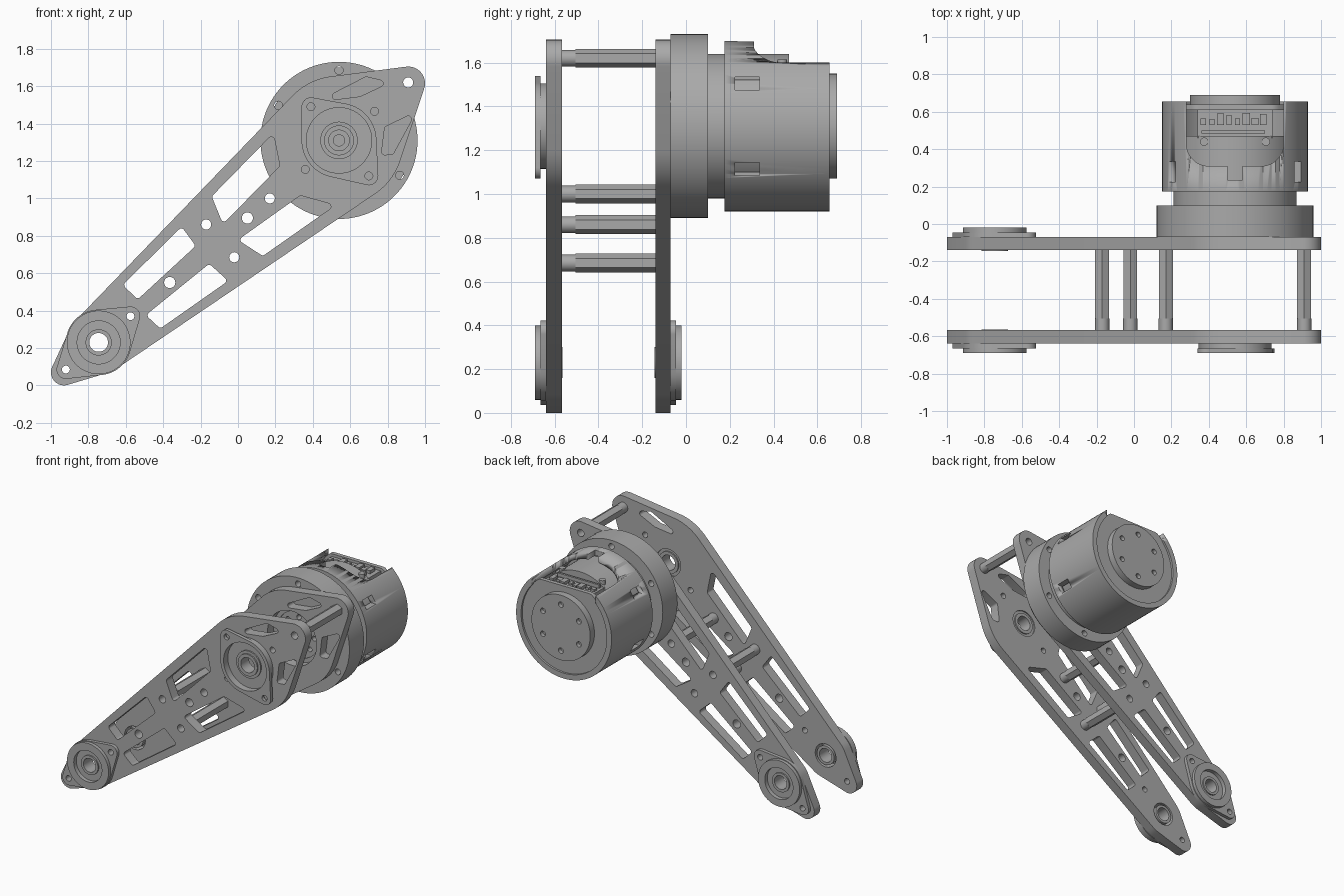
import bpy, bmesh, math, random
from mathutils import Vector
from mathutils.geometry import convex_hull_2d

random.seed(4)
cube = bpy.data.objects.get("Cube")
if cube:
    bpy.data.objects.remove(cube, do_unlink=True)

metal = bpy.data.materials.new("grey metal")
metal.use_nodes = True
GREY = (0.4, 0.4, 0.4, 1)
metal.diffuse_color = GREY
metal.node_tree.nodes["Principled BSDF"].inputs["Base Color"].default_value = GREY

# Main centres in the x-z plane
ANKLE = (-0.745, 0.23)
MOTOR = (0.54, 1.31)
MX, MZ = MOTOR


def circle(c, r, n=64, start=0.0):
    return [(c[0] + r * math.cos(start + math.tau * i / n),
             c[1] + r * math.sin(start + math.tau * i / n)) for i in range(n)]


def hull(*discs):
    """Outline wrapped round discs given as (centre, radius)."""
    pts = [Vector(p) for c, r in discs for p in circle(c, r, 72 if r > 0.1 else 32)]
    return [tuple(pts[i]) for i in convex_hull_2d(pts)]


def box(x0, x1, y0, y1):
    return [(x0, y0), (x1, y0), (x1, y1), (x0, y1)]


def window(corners, r=0.018):
    """Rounded opening from its corner points."""
    mid = sum((Vector(c) for c in corners), Vector((0, 0))) / len(corners)
    return hull(*[(tuple(Vector(c) + (mid - Vector(c)).normalized() * r * 1.3), r)
                  for c in corners])


def ring_of(c, radius, r, n, start=0.0):
    return [circle(p, r, 20) for p in circle(c, radius, n, start)]


def solid(name, outline, a, b, holes=(), axis="Y"):
    """Extrude an outline with holes from a to b along y (or z)."""
    cu = bpy.data.curves.new(name, "CURVE")
    cu.dimensions = "2D"
    cu.fill_mode = "BOTH"
    cu.extrude = abs(b - a) / 2
    for loop in [outline, *holes]:
        s = cu.splines.new("POLY")
        s.points.add(len(loop) - 1)
        for p, (u, v) in zip(s.points, loop):
            p.co = (u, v, 0, 1)
        s.use_cyclic_u = True
    tmp = bpy.data.objects.new(name + " profile", cu)
    me = bpy.data.meshes.new_from_object(tmp)
    bpy.data.objects.remove(tmp)
    bpy.data.curves.remove(cu)
    bm = bmesh.new()
    bm.from_mesh(me)
    bmesh.ops.remove_doubles(bm, verts=bm.verts, dist=1e-5)
    mid = (a + b) / 2
    for v in bm.verts:
        x, y, z = v.co
        v.co = (x, mid - z, y) if axis == "Y" else (x, y, mid + z)
    bmesh.ops.recalc_face_normals(bm, faces=bm.faces)
    bm.to_mesh(me)
    bm.free()
    me.shade_smooth()
    me.set_sharp_from_angle(angle=math.radians(30))
    me.name = name
    me.materials.clear()
    me.materials.append(metal)
    ob = bpy.data.objects.new(name, me)
    bpy.context.scene.collection.objects.link(ob)
    return ob


def cut(target, cutter):
    cutter.hide_render = True
    cutter.hide_viewport = True
    cutter.display_type = "WIRE"
    m = target.modifiers.new("cut", "BOOLEAN")
    m.operation = "DIFFERENCE"
    m.solver = "EXACT"
    m.object = cutter


# Leg plates
plate = hull((ANKLE, 0.17), ((-0.93, 0.07), 0.07), (MOTOR, 0.345), ((0.91, 1.615), 0.09))
posts = [(0.91, 1.62), (0.17, 1.0), (-0.17, 0.86), (-0.02, 0.685)]
windows = [window(w) for w in (
    [(0.19, 1.33), (0.225, 1.19), (-0.086, 0.875), (-0.14, 0.995)],
    [(0.35, 1.015), (0.5, 0.965), (0.118, 0.695), (0.01, 0.77)],
    [(-0.29, 0.84), (-0.23, 0.76), (-0.55, 0.465), (-0.61, 0.525)],
    [(-0.14, 0.645), (-0.06, 0.57), (-0.43, 0.31), (-0.486, 0.364)],
    [(0.5, 1.54), (0.7, 1.65), (0.78, 1.62), (0.64, 1.54)],
    [(0.775, 1.23), (0.79, 1.39), (0.925, 1.44), (0.815, 1.23)])]
tabs = [(-0.575, 0.37), (-0.92, 0.085)]
holes = windows + [circle(p, 0.027, 24) for p in posts]
holes += [circle(p, 0.03, 24) for p in [(0.05, 0.895), (-0.365, 0.55)]]
holes += [circle(p, 0.021, 20) for p in tabs + [(0.73, 1.465), (0.36, 1.155)]]
holes.append(circle(ANKLE, 0.085))
solid("front_plate", plate, -0.64, -0.566, holes + [circle(MOTOR, 0.1)])
solid("back_plate", plate, -0.14, -0.07, holes + [circle(MOTOR, 0.2)])

# Hollow hexagonal spacers with round ends
for i, p in enumerate(posts):
    bore = [circle(p, 0.027, 24)]
    solid(f"spacer_{i + 1}", circle(p, 0.043, 6, math.pi / 6), -0.505, -0.14, bore)
    solid(f"spacer_end_{i + 1}", circle(p, 0.038, 32), -0.566, -0.505, bore)

# Ankle bearing housings, one outside each plate
ankle_flange = hull((ANKLE, 0.175), (tabs[0], 0.052), (tabs[1], 0.05))
tab_holes = [circle(t, 0.021, 20) for t in tabs]
for side, face, d in (("front", -0.64, -1), ("back", -0.07, 1)):
    solid(side + "_ankle_flange", ankle_flange, face, face + d * 0.025,
          tab_holes + [circle(ANKLE, 0.115)])
    solid(side + "_ankle_ring", circle(ANKLE, 0.17), face + d * 0.025, face + d * 0.05,
          [circle(ANKLE, 0.115)])
    solid(side + "_ankle_bearing", circle(ANKLE, 0.115), face, face + d * 0.02,
          [circle(ANKLE, 0.06)])
    solid(side + "_ankle_race", circle(ANKLE, 0.07), face - d * 0.075, face + d * 0.03,
          [circle(ANKLE, 0.05)])

# Upper bearing housing on the front plate
corners = [(0.39, 1.49), (0.7, 1.12)]
solid("upper_flange", hull((MOTOR, 0.2), *[(c, 0.05) for c in corners]), -0.69, -0.665,
      [circle(MOTOR, 0.175)] + [circle(c, 0.021, 20) for c in corners])
solid("upper_ring", circle(MOTOR, 0.195), -0.665, -0.64, [circle(MOTOR, 0.175)])
solid("upper_bearing", circle(MOTOR, 0.1), -0.65, -0.575, [circle(MOTOR, 0.08)])
solid("upper_race", circle(MOTOR, 0.08), -0.66, -0.566, [circle(MOTOR, 0.055)])

# Gear housing and output hub
solid("gear_housing", circle(MOTOR, 0.42, 96), -0.07, 0.1,
      ring_of(MOTOR, 0.375, 0.022, 6, math.pi / 6) + [circle(MOTOR, 0.17)])
solid("output_disc", circle(MOTOR, 0.17), -0.06, 0.1, ring_of(MOTOR, 0.125, 0.018, 8))
solid("output_hub", circle(MOTOR, 0.06), -0.08, -0.06, [circle(MOTOR, 0.03)])
solid("motor_neck", circle(MOTOR, 0.33, 96), 0.1, 0.47)

# Motor shell with a top notch and four side slots
shell = solid("motor_shell", circle(MOTOR, 0.39, 96), 0.175, 0.655, [circle(MOTOR, 0.35, 96)])
solid("shell_front_wall", circle(MOTOR, 0.36, 96), 0.178, 0.2)
notch = hull(((MX - 0.14, 0.43), 0.12), ((MX + 0.14, 0.43), 0.12),
             ((MX - 0.259, 0.8), 0.001), ((MX + 0.259, 0.8), 0.001))
cut(shell, solid("notch_cutter", notch, 1.5, 1.9, axis="Z"))
cut(shell, solid("cable_slot_cutter", box(MX - 0.04, MX + 0.04, 0.235, 0.36), 1.5, 1.9, axis="Z"))
for i, (sx, sz) in enumerate([(1, 1), (1, -1), (-1, 1), (-1, -1)]):
    x, z = MX + sx * 0.35, MZ + sz * 0.195
    cut(shell, solid(f"slot_cutter_{i}", box(x - 0.07, x + 0.07, z - 0.03, z + 0.03), 0.225, 0.335))

# Rear lid, flattened under the notch, and the mounting cap
solid("rear_lid", [(x, min(z, 1.595)) for x, z in circle(MOTOR, 0.355, 96)], 0.61, 0.64)
solid("rear_cap", circle(MOTOR, 0.24), 0.64, 0.69, ring_of(MOTOR, 0.17, 0.02, 6, math.pi / 6))
solid("cap_floor", circle(MOTOR, 0.22), 0.635, 0.66)

# Circuit board with small components in the notch
solid("circuit_board", box(MX - 0.2, MX + 0.2, 0.46, 0.61), 1.53, 1.575, axis="Z")
solid("connector_bar", box(MX - 0.18, MX + 0.16, 0.485, 0.5), 1.575, 1.6, axis="Z")
for i in range(8):
    x, w = MX - 0.17 + i * 0.046, random.uniform(0.012, 0.02)
    solid(f"chip_{i + 1}", box(x - w, x + w, 0.53, random.uniform(0.56, 0.6)),
          1.575, random.uniform(1.585, 1.6), axis="Z")
for side, sx in (("left", 1), ("right", -1)):
    solid(side + "_board_screw", circle((MX + sx * 0.165, 0.44), 0.022, 24), 1.56, 1.615, axis="Z")
